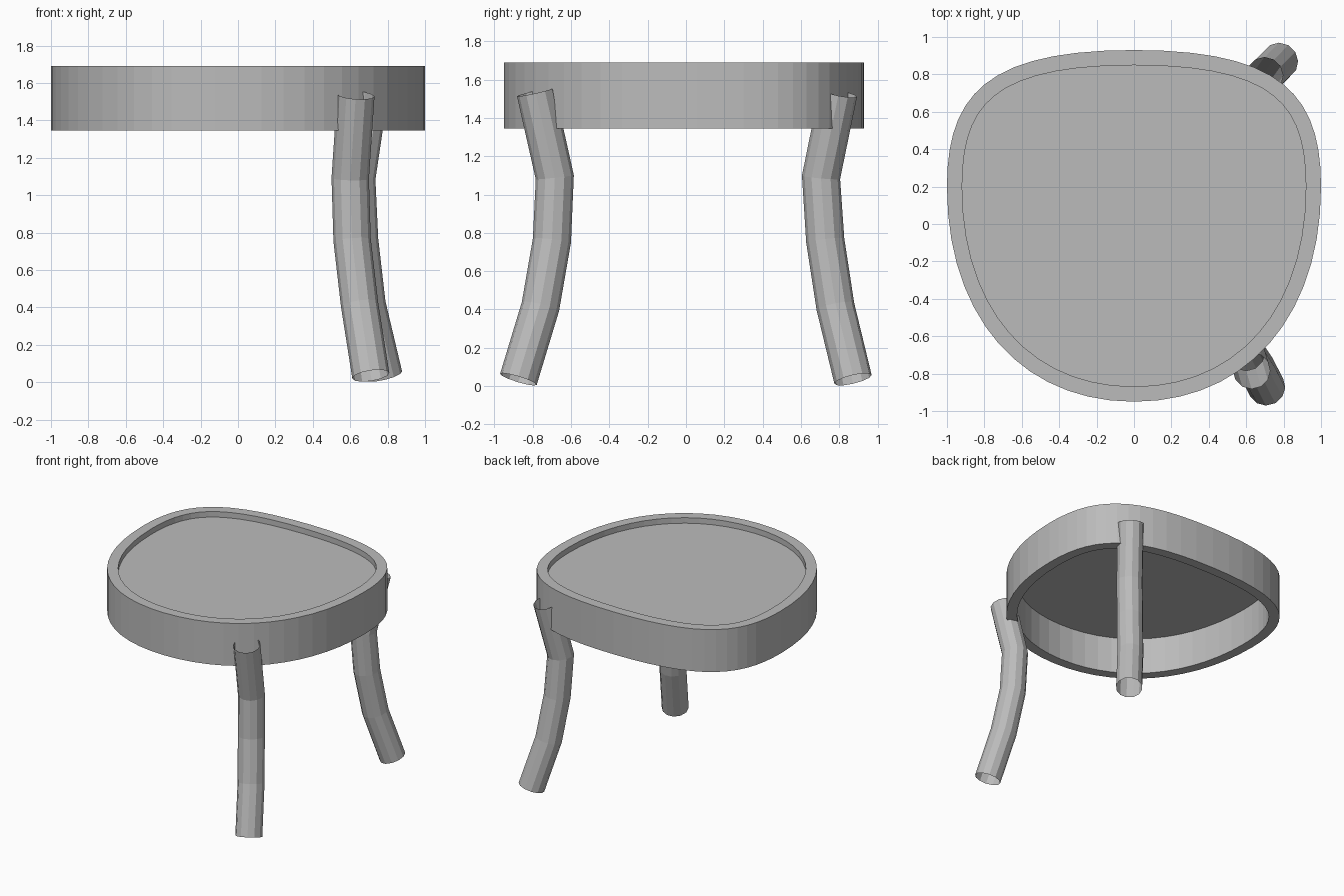
import bpy, bmesh, math
from mathutils import Vector
from mathutils.geometry import interpolate_bezier

if "Cube" in bpy.data.objects:
    bpy.data.objects.remove(bpy.data.objects["Cube"])

grey = bpy.data.materials.new("grey")
grey.diffuse_color = (0.5, 0.5, 0.5, 1)
grey.use_nodes = True
grey.node_tree.nodes["Principled BSDF"].inputs["Base Color"].default_value = grey.diffuse_color


def make_object(name, bm):
    bmesh.ops.recalc_face_normals(bm, faces=bm.faces)
    mesh = bpy.data.meshes.new(name)
    bm.to_mesh(mesh)
    bm.free()
    mesh.materials.append(grey)
    ob = bpy.data.objects.new(name, mesh)
    bpy.context.collection.objects.link(ob)
    return ob


def bridge(bm, a, b):
    n = len(a)
    for i in range(n):
        bm.faces.new((a[i], a[(i + 1) % n], b[(i + 1) % n], b[i]))


# Seat outline: right half from two curve spans, mirrored to the left
def seat_outline():
    back, side, front = Vector((0, .93)), Vector((1, .2)), Vector((0, -.95))
    right = interpolate_bezier(back, Vector((.79, .93)), Vector((1, .69)), side, 15)
    right += interpolate_bezier(side, Vector((1, -.5)), Vector((.6, -.95)), front, 15)[1:]
    right = [Vector(p[:2]) for p in right]
    return right + [Vector((-p.x, p.y)) for p in reversed(right[1:-1])]


def inset(points, dist):
    out = []
    for i, p in enumerate(points):
        t = (points[(i + 1) % len(points)] - points[i - 1]).normalized()
        out.append(p + Vector((t.y, -t.x)) * dist)
    return out


outer = seat_outline()
inner = inset(outer, .081)

# Seat rim: closed band with a rectangular section
bm = bmesh.new()
loops = [[bm.verts.new((p.x, p.y, z)) for p in pts]
         for pts, z in ((outer, 1.345), (outer, 1.69), (inner, 1.69), (inner, 1.345))]
for i in range(4):
    bridge(bm, loops[i], loops[(i + 1) % 4])
make_object("seat_rim", bm)

# Seat panel: thin sheet recessed inside the rim
bm = bmesh.new()
bm.faces.new([bm.verts.new((p.x, p.y, 1.645)) for p in reversed(inner)])
panel = make_object("seat_panel", bm)
if panel.data.polygons[0].normal.z < 0:
    panel.data.flip_normals()


# Legs: open tubes swept along bent paths
def tube(name, path, radius=.1, sides=12):
    pts = [Vector(p) for p in path]
    bm = bmesh.new()
    rings = []
    for i, p in enumerate(pts):
        t = (pts[min(i + 1, len(pts) - 1)] - pts[max(i - 1, 0)]).normalized()
        u = Vector((0, 1, 0)).cross(t).normalized()
        v = t.cross(u)
        angles = [2 * math.pi * k / sides for k in range(sides)]
        rings.append([bm.verts.new(p + radius * (math.cos(a) * u + math.sin(a) * v))
                      for a in angles])
    for a, b in zip(rings, rings[1:]):
        bridge(bm, a, b)
    make_object(name, bm)


tube("front_leg", [(.71, -.875, .035), (.65, -.76, .415), (.61, -.70, .76),
                   (.60, -.685, 1.09), (.63, -.785, 1.535)])
tube("back_leg", [(.78, .872, .035), (.69, .78, .415), (.65, .727, .76),
                  (.635, .705, 1.09), (.70, .795, 1.53)])
